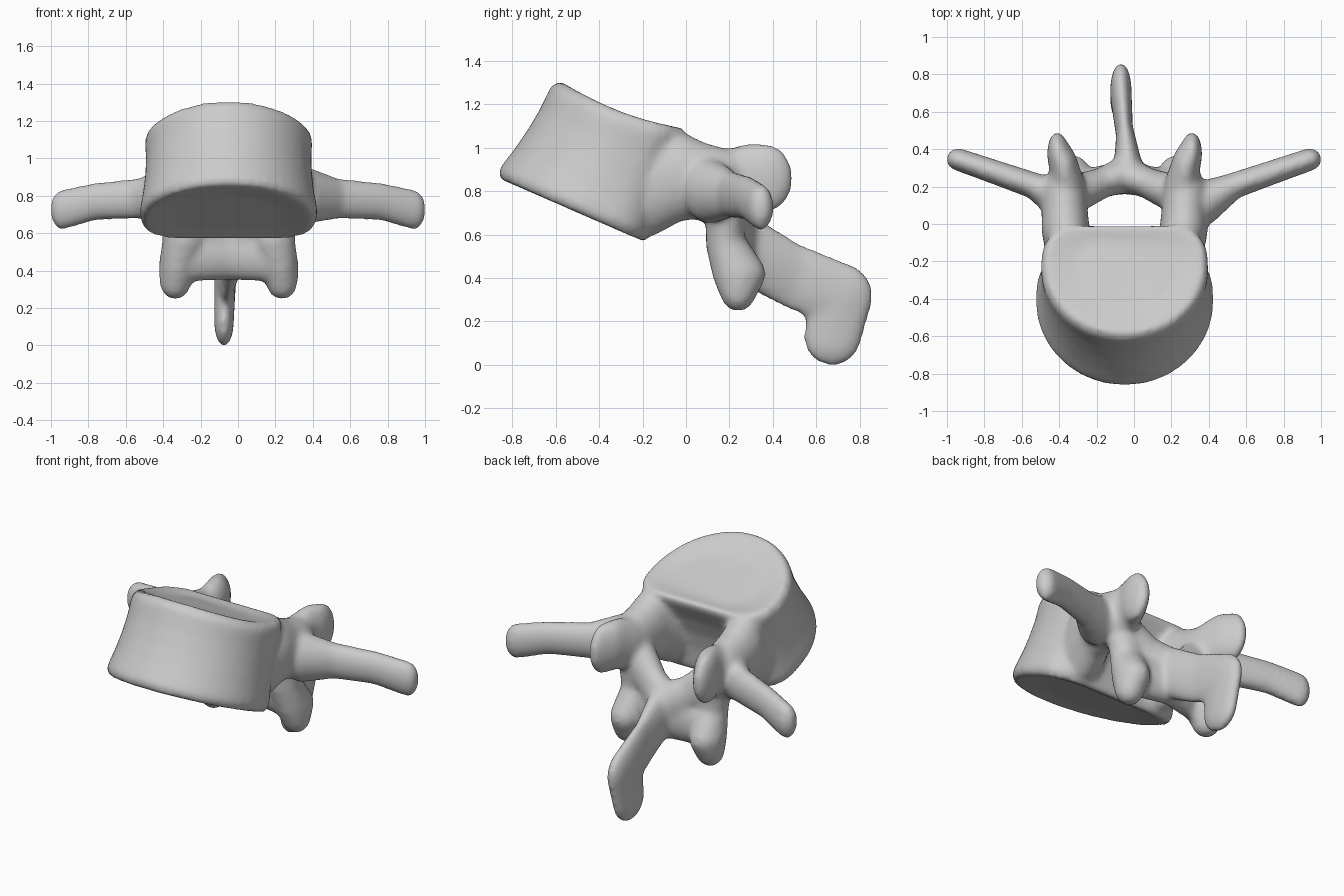
import bpy, bmesh, math
from mathutils import Vector, Matrix

if "Cube" in bpy.data.objects:
    bpy.data.objects.remove(bpy.data.objects["Cube"], do_unlink=True)

bone = bpy.data.materials.new("bone grey")
bone.use_nodes = True
bone.diffuse_color = (0.6, 0.6, 0.6, 1)
bone.node_tree.nodes["Principled BSDF"].inputs["Base Color"].default_value = (0.6, 0.6, 0.6, 1)
AXIS = -0.05   # midline of the body and arch


def finish(name, bm):
    mesh = bpy.data.meshes.new(name)
    bmesh.ops.recalc_face_normals(bm, faces=bm.faces)
    bm.to_mesh(mesh)
    bm.free()
    mesh.materials.append(bone)
    obj = bpy.data.objects.new(name, mesh)
    bpy.context.collection.objects.link(obj)
    return obj


def limb(name, nodes, side=1, mid=AXIS):
    """Chain of ellipsoids (centre, radii), each neighbouring pair wrapped in a hull."""
    whole = bmesh.new()
    for pair in zip(nodes, nodes[1:]):
        bm = bmesh.new()
        for (x, y, z), radii in pair:
            place = Matrix.Translation((mid + side * x, y, z)) @ Matrix.Diagonal((*radii, 1))
            bmesh.ops.create_uvsphere(bm, u_segments=20, v_segments=12, radius=1, matrix=place)
        hull = bmesh.ops.convex_hull(bm, input=bm.verts)
        junk = set(hull["geom_interior"]) | set(hull["geom_unused"])
        bmesh.ops.delete(bm, geom=[g for g in junk if isinstance(g, bmesh.types.BMVert)],
                         context='VERTS')
        piece = bpy.data.meshes.new("piece")
        bm.to_mesh(piece)
        bm.free()
        whole.from_mesh(piece)
        bpy.data.meshes.remove(piece)
    return finish(name, whole)


def body():
    """Tilted drum with a hollow back, a slight waist and dished end plates."""
    low_front, low_back = Vector((0, -0.885, 0.865)), Vector((0, -0.14, 0.54))
    top_front, top_back = Vector((0, -0.6, 1.32)), Vector((0, 0.04, 1.085))
    bm = bmesh.new()
    rings = []
    for t, scale in ((0.04, 0.6), (0, 0.95), (0.08, 1), (0.3, 0.975), (0.5, 0.965),
                     (0.7, 0.97), (0.92, 1), (1, 0.95), (0.97, 0.6)):
        front, back = low_front.lerp(top_front, t), low_back.lerp(top_back, t)
        centre, along = front.lerp(back, 0.6), back - front
        width = 0.48 - 0.035 * t
        hollow = 0.05 + 0.05 * math.sin(math.pi * t)
        ring = []
        for i in range(48):
            a = math.tau * i / 48
            c, s = math.cos(a), math.sin(a)
            if s > 0:    # squarer, hollow rear edge
                x = math.copysign(abs(c) ** 0.7, c)
                v = 0.4 * s ** 0.65 - hollow * s ** 6
            else:
                x, v = c, 0.6 * s
            p = centre + along * v * scale
            sag = 0.04 * t * math.sin(math.pi * min(1, max(0, v * scale + 0.6)))
            ring.append(bm.verts.new((AXIS + width * x * scale, p.y, p.z - sag)))
        rings.append(ring)
    for a, b in zip(rings, rings[1:]):
        for i in range(48):
            j = (i + 1) % 48
            bm.faces.new((a[i], a[j], b[j], b[i]))
    bm.faces.new(rings[0])
    bm.faces.new(rings[-1])
    return finish("vertebral_body", bm)


parts = [body()]

# Paired parts of the arch
for side, tag in ((1, "left"), (-1, "right")):
    parts += [
        limb(tag + "_pedicle", [((.28, -.17, .82), (.14, .12, .23)),
                                ((.315, -.04, .87), (.13, .11, .21)),
                                ((.32, .06, .85), (.125, .1, .18)),
                                ((.325, .18, .84), (.12, .1, .155))], side),
        limb(tag + "_upper_joint", [((.31, .2, .84), (.1, .1, .155)),
                                    ((.325, .31, .87), (.075, .11, .155)),
                                    ((.36, .375, .86), (.055, .12, .155))], side),
        limb(tag + "_lower_joint", [((.28, .18, .75), (.1, .09, .1)),
                                    ((.245, .18, .56), (.11, .09, .1)),
                                    ((.275, .245, .42), (.1, .125, .1)),
                                    ((.285, .24, .34), (.085, .085, .095))], side),
        limb(tag + "_lamina", [((.25, .17, .73), (.11, .1, .14)),
                               ((.12, .22, .63), (.09, .08, .12)),
                               ((0, .265, .55), (.09, .1, .15))], side),
        limb(tag + "_lower_web", [((.22, .21, .48), (.1, .08, .14)),
                                  ((0, .25, .5), (.08, .09, .15))], side),
        limb(tag + "_side_process", [((.37, .11, .8), (.1, .12, .15)),
                                     ((.52, .2, .785), (.08, .07, .11)),
                                     ((.76, .283, .77), (.06, .065, .1)),
                                     ((.94, .345, .725), (.065, .06, .108))], side, 0),
    ]

# Rear blade
parts.append(limb("rear_process", [((.02, .28, .53), (.08, .12, .16)),
                                   ((.0, .48, .415), (.045, .12, .155)),
                                   ((-.02, .71, .32), (.058, .155, .15)),
                                   ((-.025, .675, .125), (.053, .135, .13))]))

# Fuse the parts into one smooth bone
bpy.ops.object.select_all(action='DESELECT')
for obj in parts:
    obj.select_set(True)
bpy.context.view_layer.objects.active = parts[0]
bpy.ops.object.join()
bone_obj = bpy.context.object
bone_obj.name = "vertebra"
remesh = bone_obj.modifiers.new("Fuse", 'REMESH')
remesh.mode = 'VOXEL'
remesh.voxel_size = 0.016
remesh.use_smooth_shade = True
soften = bone_obj.modifiers.new("Soften", 'SMOOTH')
soften.factor = 0.5
soften.iterations = 14
